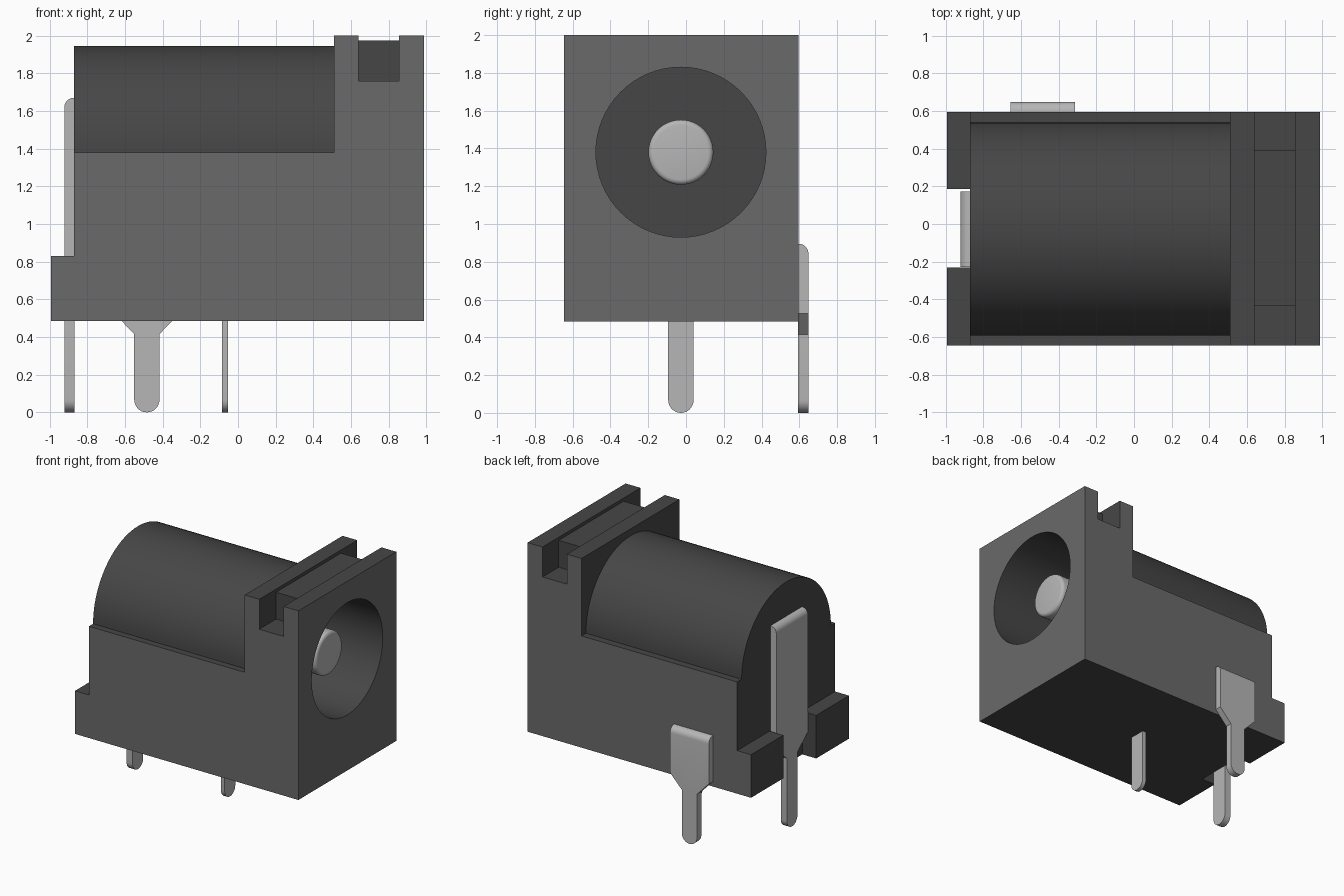
import bpy, bmesh, math
from mathutils import Vector

if "Cube" in bpy.data.objects:
    bpy.data.objects.remove(bpy.data.objects["Cube"], do_unlink=True)


def material(name, v):
    m = bpy.data.materials.new(name)
    m.use_nodes = True
    m.diffuse_color = (v, v, v, 1)
    m.node_tree.nodes["Principled BSDF"].inputs["Base Color"].default_value = (v, v, v, 1)
    return m


BLACK = material("black plastic", 0.062)
GREY = material("dark grey plastic", 0.142)
METAL = material("metal grey", 0.47)

CY, CZ = -0.027, 1.38          # axis of the barrel and socket
Y0, Y1 = -0.645, 0.595         # body width
X0, X1 = -0.993, 0.987         # body length
BASE = 0.485


def prism(name, pts, axis, a, b, mat, bevel=None, size=0.0, segs=6):
    """Extrude a profile along x (points are y, z) or y (points are x, z)."""
    def place(p, d):
        return (d, p[0], p[1]) if axis == "x" else (p[0], d, p[1])
    bm = bmesh.new()
    face = bm.faces.new([bm.verts.new(place(p, a)) for p in pts])
    ext = bmesh.ops.extrude_face_region(bm, geom=[face])
    off = Vector((b - a, 0, 0)) if axis == "x" else Vector((0, b - a, 0))
    bmesh.ops.translate(bm, vec=off, verts=[v for v in ext["geom"] if isinstance(v, bmesh.types.BMVert)])
    if bevel:
        edges = [e for e in bm.edges if all(bevel(v.co) for v in e.verts)]
        bmesh.ops.bevel(bm, geom=edges, offset=size, segments=segs, profile=0.5, affect="EDGES")
    bmesh.ops.recalc_face_normals(bm, faces=bm.faces)
    me = bpy.data.meshes.new(name)
    bm.to_mesh(me)
    bm.free()
    ob = bpy.data.objects.new(name, me)
    bpy.context.collection.objects.link(ob)
    me.materials.append(mat)
    return ob


def circle(r, n=64, a0=0.0, a1=2 * math.pi, c=(CY, CZ), closed=True):
    k = n if closed else n - 1
    return [(c[0] + r * math.cos(a0 + (a1 - a0) * i / k),
             c[1] + r * math.sin(a0 + (a1 - a0) * i / k)) for i in range(n)]


def activate(ob):
    bpy.ops.object.select_all(action="DESELECT")
    ob.select_set(True)
    bpy.context.view_layer.objects.active = ob


def combine(ob, other, op):
    mod = ob.modifiers.new(op, "BOOLEAN")
    mod.operation, mod.solver, mod.object = op, "EXACT", other
    activate(ob)
    bpy.ops.object.modifier_apply(modifier=mod.name)
    bpy.data.objects.remove(other, do_unlink=True)


def smooth(ob):
    activate(ob)
    bpy.ops.object.shade_smooth_by_angle(angle=math.radians(30))


# Housing: stepped side profile with a slotted front flange
housing = prism("housing", [
    (X0, BASE), (X1, BASE), (X1, 2.0), (0.855, 2.0), (0.855, 1.76), (0.64, 1.76),
    (0.64, 2.0), (0.51, 2.0), (0.51, CZ), (-0.87, CZ), (-0.87, 0.83), (X0, 0.83),
], "y", Y0, Y1, BLACK)

# Rounded barrel, and the block that fills the middle of the slot
barrel = circle(0.565, 49, 0, math.pi, closed=False) + [(CY - 0.565, 1.2), (CY + 0.565, 1.2)]
combine(housing, prism("barrel", barrel, "x", -0.87, 0.55, BLACK), "UNION")
block = [(-0.432, 1.7), (0.39, 1.7), (0.39, 1.975), (-0.432, 1.975)]
combine(housing, prism("slot_block", block, "x", 0.6, 0.88, BLACK), "UNION")

# Rear notch and round socket
notch = [(-0.23, 0.3), (0.185, 0.3), (0.185, 1.0), (-0.23, 1.0)]
combine(housing, prism("notch_cutter", notch, "x", -1.2, -0.87, BLACK), "DIFFERENCE")
combine(housing, prism("socket_cutter", circle(0.45), "x", -0.7, 1.2, BLACK), "DIFFERENCE")

# Lighter colour on the outer side walls and the front wall
me = housing.data
me.materials.clear()
me.materials.append(BLACK)
me.materials.append(GREY)
for p in me.polygons:
    side = abs(p.normal.y) > 0.9 and (p.center.y < Y0 + 0.005 or p.center.y > Y1 - 0.005)
    front = p.normal.x > 0.9 and p.center.x > X1 - 0.005
    p.material_index = 1 if side or front else 0
smooth(housing)

# Contact post inside the socket, with a softened tip
smooth(prism("center_post", circle(0.172, 48), "x", -0.72, 0.83, METAL,
             lambda c: c.x > 0.82, 0.027, 4))


def leg(c, narrow, wide, z_low, z_high, top):
    """Outline of a terminal: round foot, narrow leg, flared upper blade."""
    foot = circle(narrow, 17, math.pi, 2 * math.pi, (c, narrow), closed=False)
    return foot + [(c + narrow, z_low), (c + wide, z_high), (c + wide, top),
                   (c - wide, top), (c - wide, z_high), (c - narrow, z_low)]


# Terminals: rear and side blades have a rounded outer top edge
smooth(prism("rear_terminal", leg(CY, 0.067, 0.2, 0.57, 0.68, 1.67), "x", -0.922, -0.868, METAL,
             lambda c: c.z > 1.66 and c.x < -0.9, 0.05))
smooth(prism("side_terminal", leg(-0.484, 0.067, 0.172, 0.415, 0.525, 0.895), "y", 0.593, 0.648, METAL,
             lambda c: c.z > 0.88 and c.y > 0.62, 0.05))
inner = circle(0.067, 17, math.pi, 2 * math.pi, (CY, 0.067), closed=False) + [(CY + 0.067, 0.6), (CY - 0.067, 0.6)]
smooth(prism("inner_terminal", inner, "x", -0.085, -0.052, METAL))
